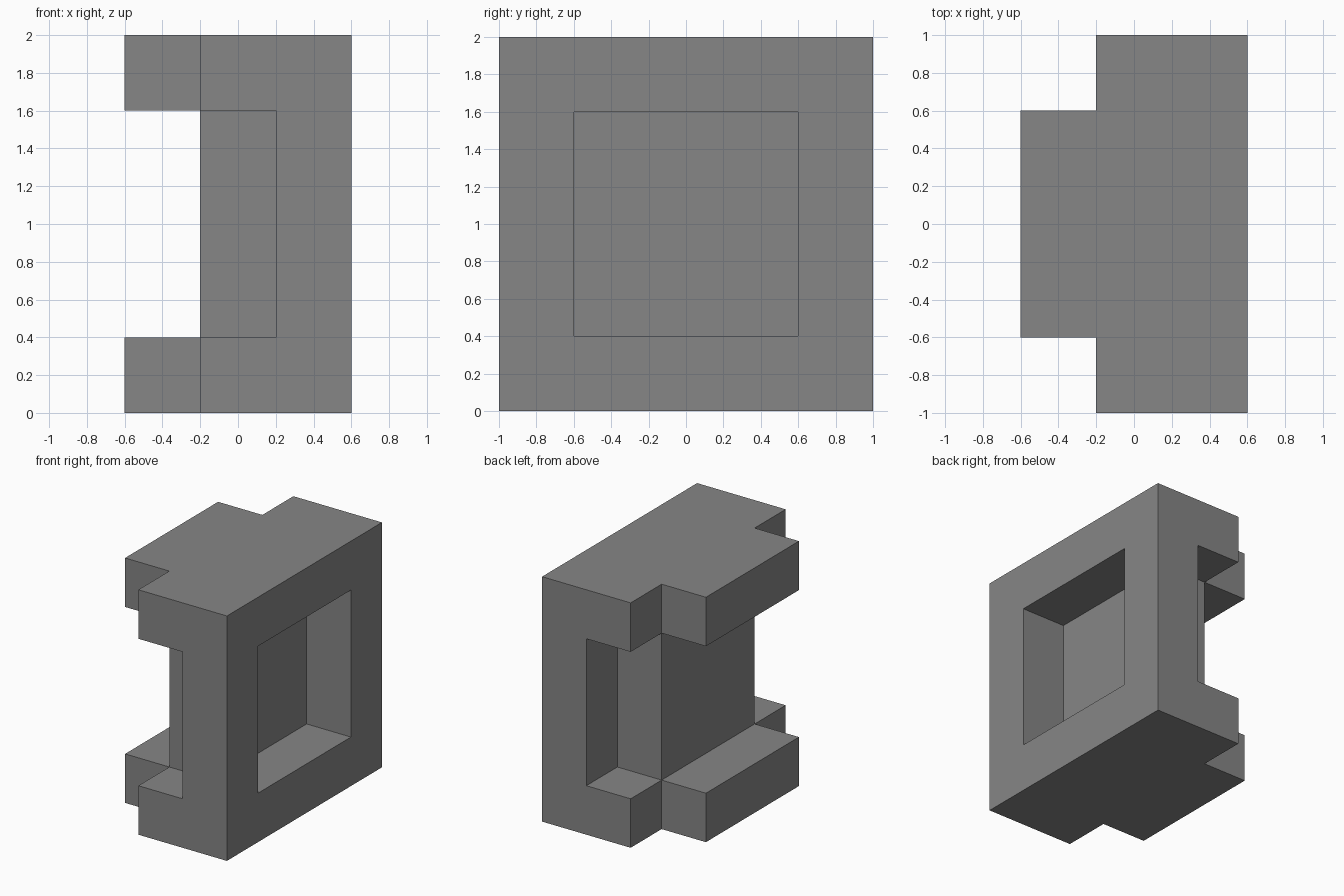
import bpy
import bmesh
from itertools import product
from mathutils import Vector

if "Cube" in bpy.data.objects:
    bpy.data.objects.remove(bpy.data.objects["Cube"], do_unlink=True)

# Grey material
grey = bpy.data.materials.new("mid_grey")
grey.use_nodes = True
colour = (0.24, 0.24, 0.24, 1)
grey.diffuse_color = colour
grey.node_tree.nodes["Principled BSDF"].inputs["Base Color"].default_value = colour

# Grid planes along x, y and z that bound the blocks
PLANES = ((-0.6, -0.2, 0.2, 0.6), (-1, -0.6, 0.6, 1), (0, 0.4, 1.6, 2))


def filled(i, j, k):
    """True where the block layout is solid."""
    if not all(0 <= n <= 2 for n in (i, j, k)):
        return False
    mid_y, mid_z = j == 1, k == 1
    if i == 2:                      # square frame with a window
        return not (mid_y and mid_z)
    if i == 1:                      # top and bottom slabs joined by the core
        return mid_y or not mid_z
    return mid_y and not mid_z      # upper and lower tabs


# Skin only the boundary between solid and empty blocks
bm = bmesh.new()
for cell in product(range(3), repeat=3):
    if not filled(*cell):
        continue
    for axis, side in product(range(3), (0, 1)):
        neighbour = list(cell)
        neighbour[axis] += 2 * side - 1
        if filled(*neighbour):
            continue
        u, v = (axis + 1) % 3, (axis + 2) % 3
        ring = []
        for du, dv in ((0, 0), (1, 0), (1, 1), (0, 1)):
            corner = list(cell)
            corner[axis] += side
            corner[u] += du
            corner[v] += dv
            ring.append(bm.verts.new(Vector([PLANES[a][corner[a]] for a in range(3)])))
        bm.faces.new(ring if side else ring[::-1])
bmesh.ops.remove_doubles(bm, verts=bm.verts, dist=0.001)

mesh = bpy.data.meshes.new("notched_block")
bm.to_mesh(mesh)
bm.free()
mesh.materials.append(grey)
block = bpy.data.objects.new("notched_block", mesh)
bpy.context.collection.objects.link(block)
